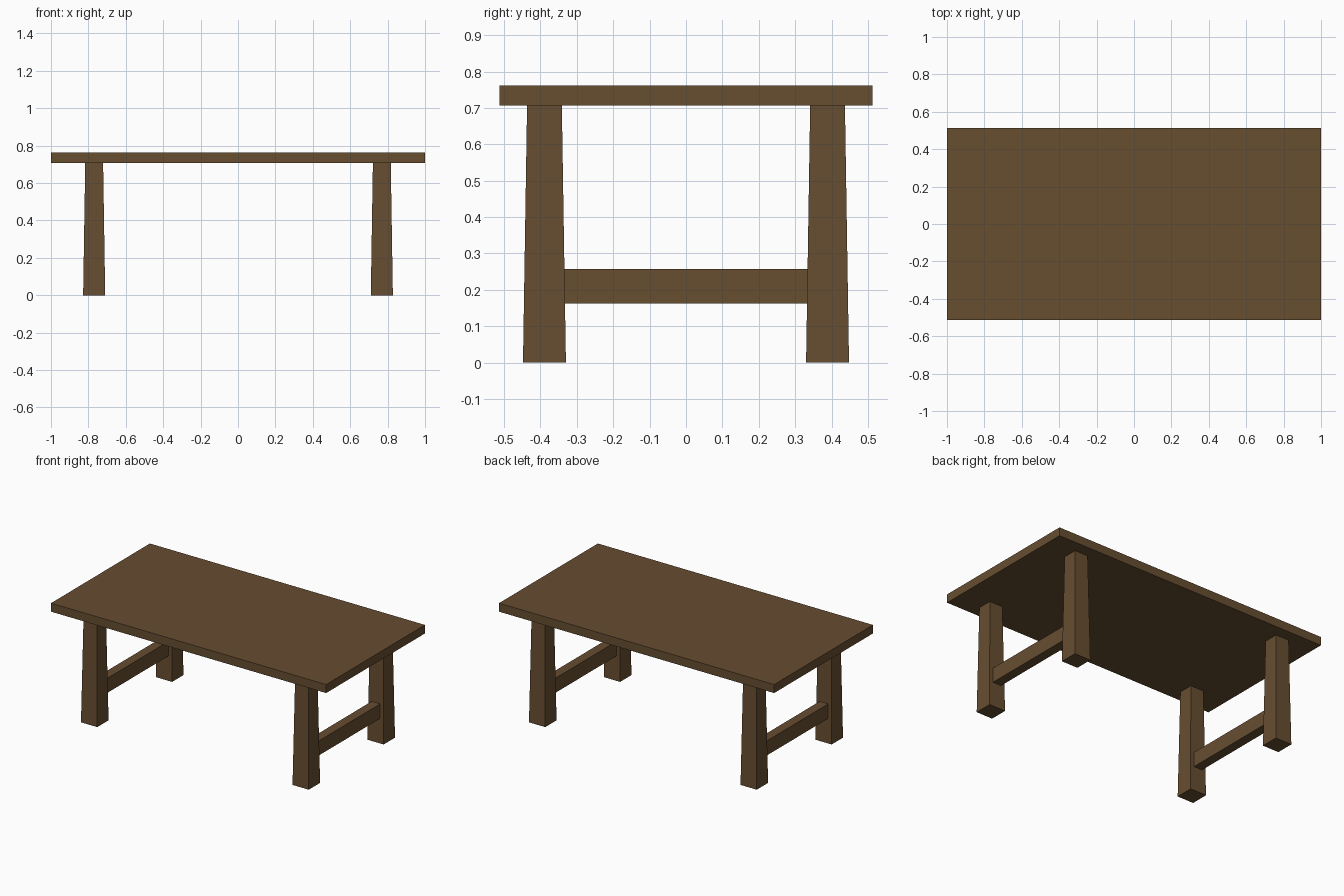
import bpy, bmesh

if "Cube" in bpy.data.objects:
    bpy.data.objects.remove(bpy.data.objects["Cube"])

wood = bpy.data.materials.new("dark_wood")
wood.diffuse_color = (0.135, 0.075, 0.03, 1)
wood.use_nodes = True
wood.node_tree.nodes["Principled BSDF"].inputs["Base Color"].default_value = wood.diffuse_color


def block(name, center, size, taper=1.0):
    """Box with its top face scaled by taper."""
    bm = bmesh.new()
    bmesh.ops.create_cube(bm, size=1)
    for v in bm.verts:
        k = taper if v.co.z > 0 else 1.0
        v.co.x *= size[0] * k
        v.co.y *= size[1] * k
        v.co.z *= size[2]
    mesh = bpy.data.meshes.new(name)
    bm.to_mesh(mesh)
    bm.free()
    mesh.materials.append(wood)
    obj = bpy.data.objects.new(name, mesh)
    obj.location = center
    bpy.context.collection.objects.link(obj)
    return obj


TOP_Z, THICK = 0.762, 0.056
LEG_X, LEG_Y = 0.769, 0.389
leg_h = TOP_Z - THICK

# Table top
block("table_top", (0, 0, TOP_Z - THICK / 2), (2, 1.026, THICK))

for sx, side in ((-1, "left"), (1, "right")):
    # Tapered legs, wider at the floor
    for sy, end in ((-1, "front"), (1, "back")):
        block(f"{end}_{side}_leg", (sx * LEG_X, sy * LEG_Y, leg_h / 2),
              (0.118, 0.118, leg_h), taper=0.81)
    # Stretcher joining front and back legs
    block(f"{side}_stretcher", (sx * LEG_X, 0, 0.21), (0.062, 2 * LEG_Y - 0.08, 0.096))
